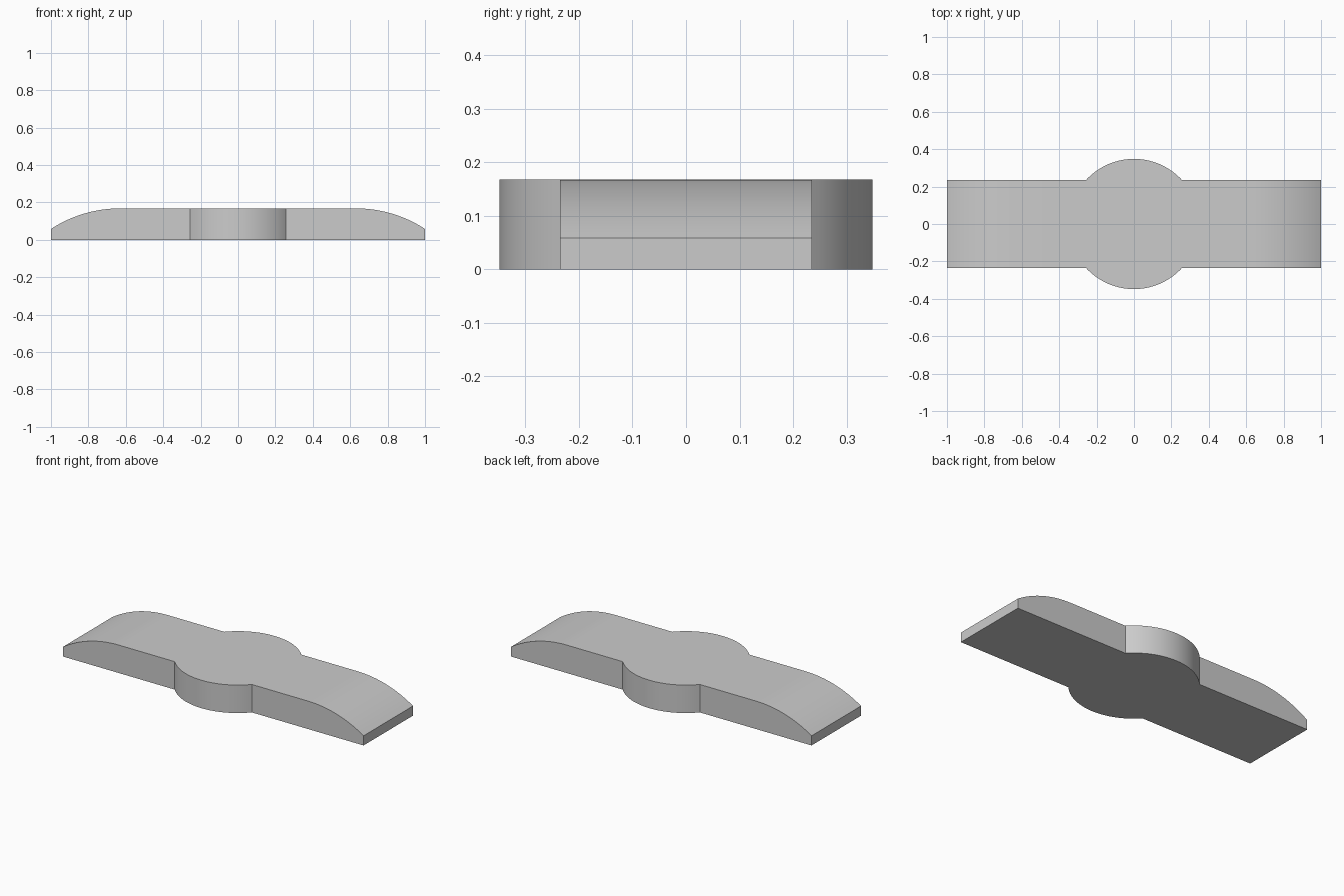
import bpy, bmesh
from math import sin, cos, asin, radians

cube = bpy.data.objects.get("Cube")
if cube:
    bpy.data.objects.remove(cube, do_unlink=True)

HEIGHT, TIP_HEIGHT = 0.168, 0.058
BAR_HALF, HUB_RADIUS = 0.235, 0.348
ARC_START, STEPS = 0.63, 16

grey = bpy.data.materials.new("plain grey")
grey.use_nodes = True
colour = (0.6, 0.6, 0.6, 1)
grey.diffuse_color = colour
grey.node_tree.nodes["Principled BSDF"].inputs["Base Color"].default_value = colour

# Stations along the left half: (x, half width, height)
stations = []

# Round hub, from its centre to where it meets the bar
hub_angle = asin((HUB_RADIUS**2 - BAR_HALF**2) ** 0.5 / HUB_RADIUS)
for i in range(STEPS + 1):
    a = hub_angle * i / STEPS
    stations.append((HUB_RADIUS * sin(a), HUB_RADIUS * cos(a), HEIGHT))

# Straight arm, then a tangent arc rounding down to the blunt tip
run, drop = 1 - ARC_START, HEIGHT - TIP_HEIGHT
radius = (run**2 + drop**2) / (2 * drop)
for i in range(STEPS + 1):
    a = asin(run / radius) * i / STEPS
    stations.append((ARC_START + radius * sin(a), BAR_HALF,
                     HEIGHT - radius * (1 - cos(a))))

# Mirror the stations and loft rectangular sections through them
stations = [(-x, w, z) for x, w, z in reversed(stations[1:])] + stations
bm = bmesh.new()
rings = [[bm.verts.new(p) for p in ((x, -w, 0), (x, w, 0), (x, w, z), (x, -w, z))]
         for x, w, z in stations]
for a, b in zip(rings, rings[1:]):
    for k in range(4):
        n = (k + 1) % 4
        bm.faces.new((a[k], a[n], b[n], b[k]))
bm.faces.new(rings[0])
bm.faces.new(rings[-1])
bmesh.ops.recalc_face_normals(bm, faces=bm.faces)

# Merge the flat regions into single faces
bmesh.ops.dissolve_limit(bm, angle_limit=radians(0.1), verts=bm.verts, edges=bm.edges)

mesh = bpy.data.meshes.new("bar_with_round_hub")
bm.to_mesh(mesh)
bm.free()
mesh.materials.append(grey)
bar = bpy.data.objects.new("bar_with_round_hub", mesh)
bpy.context.collection.objects.link(bar)

# Smooth the curves and keep the corners sharp
bpy.ops.object.select_all(action="DESELECT")
bar.select_set(True)
bpy.context.view_layer.objects.active = bar
bpy.ops.object.shade_smooth_by_angle(angle=radians(30))
